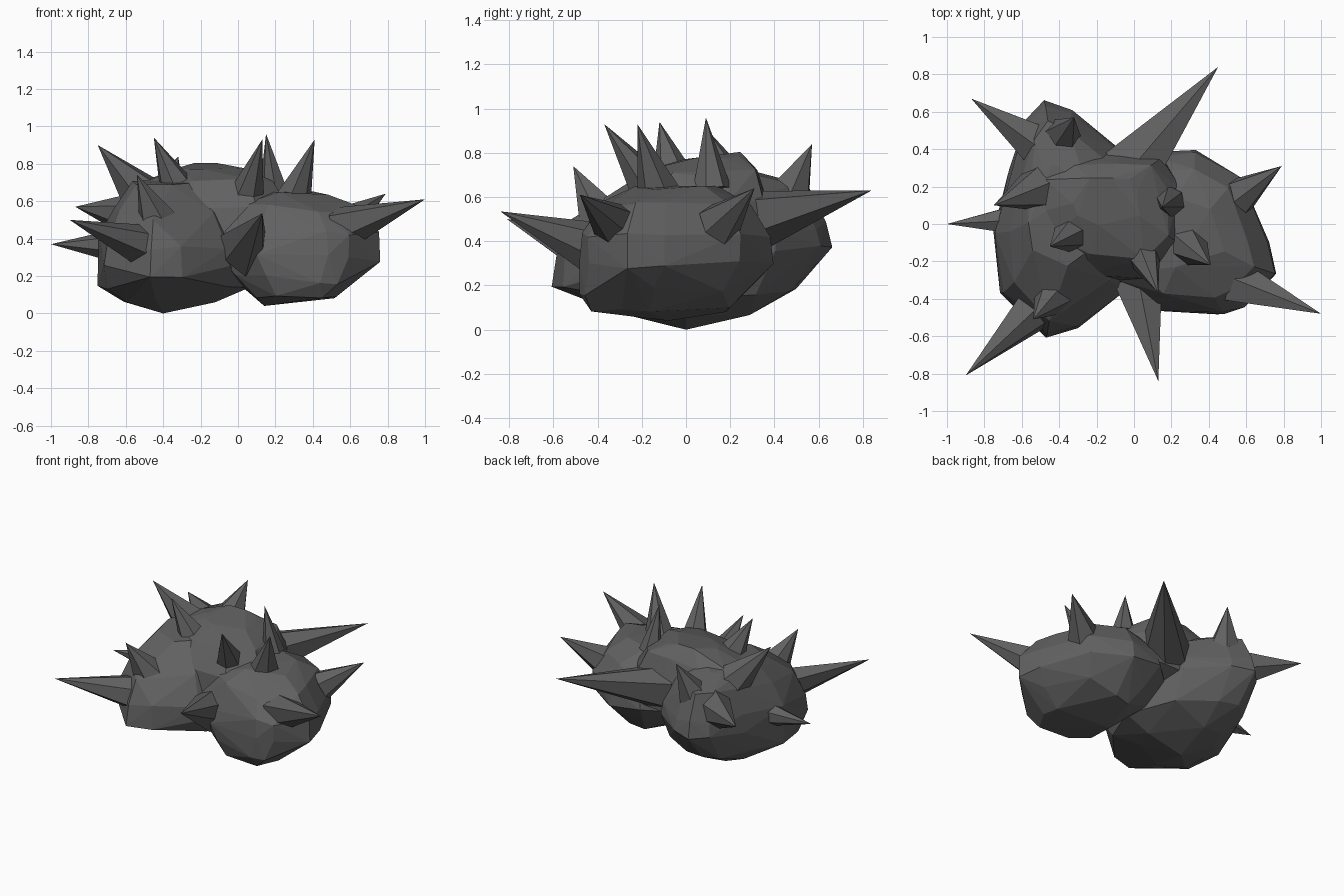
import bpy, bmesh, random
from mathutils import Vector

if "Cube" in bpy.data.objects:
    bpy.data.objects.remove(bpy.data.objects["Cube"])

random.seed(7)


def finish(bm, name):
    mesh = bpy.data.meshes.new(name)
    bm.to_mesh(mesh)
    bm.free()
    obj = bpy.data.objects.new(name, mesh)
    bpy.context.collection.objects.link(obj)
    return obj


def boulder(name, outline, centre, levels, bottom, jitter=0.025):
    """Faceted rock. Levels: height, x scale, y scale, y shift, tilt along y."""
    bm = bmesh.new()
    cx, cy = centre
    bm.verts.new(bottom)
    for z, sx, sy, shift, tilt in levels:
        for x, y in outline:
            k = 1 + random.uniform(-1.6, 0.6) * jitter
            px, py = (x - cx) * sx * k, (y - cy) * sy * k
            bm.verts.new((cx + px, cy + py + shift,
                          z + tilt * py + random.uniform(-jitter, jitter)))
    bmesh.ops.convex_hull(bm, input=bm.verts)
    bmesh.ops.delete(bm, geom=[v for v in bm.verts if not v.link_faces], context='VERTS')
    bmesh.ops.dissolve_limit(bm, angle_limit=0.05, verts=bm.verts, edges=bm.edges)
    bmesh.ops.recalc_face_normals(bm, faces=bm.faces)
    return finish(bm, name)


def spike(index, base, tip, radius):
    """Six-sided thorn with a slightly uneven base sunk into the rock."""
    base, tip = Vector(base), Vector(tip)
    axis = tip - base
    bm = bmesh.new()
    bmesh.ops.create_cone(bm, cap_ends=True, segments=6, radius1=radius, radius2=0, depth=1)
    bmesh.ops.remove_doubles(bm, verts=bm.verts, dist=1e-4)
    rot = axis.to_track_quat('Z', 'Y')
    for v in bm.verts:
        if v.co.z > 0:
            v.co = tip
        else:
            k = random.uniform(0.9, 1.2)
            v.co = base - axis * 0.12 + rot @ Vector((v.co.x * k, v.co.y * k, 0))
    finish(bm, f"spike_{index}")


# Left boulder
boulder("left_boulder",
        [(-.76, -.05), (-.72, -.38), (-.47, -.62), (-.3, -.56), (-.04, -.37), (.08, 0),
         (-.07, .43), (-.33, .62), (-.48, .67), (-.58, .57), (-.67, .3)],
        (-.4, 0),
        [(.08, .6, .48, 0, 0), (.16, .97, .76, 0, .04), (.29, 1, .98, 0, .14),
         (.4, .95, .98, 0, .12), (.57, .76, .83, 0, .17), (.7, .45, .45, .03, .1)],
        (-.4, 0, 0))

# Right boulder, with its underside pushed forward
boulder("right_boulder",
        [(.1, -.46), (.48, -.48), (.6, -.45), (.77, -.27), (.74, -.1), (.58, .25),
         (.33, .39), (.1, .38), (-.1, .2), (-.1, -.3)],
        (.3, -.05),
        [(.1, .5, .75, -.08, 0), (.18, .78, .9, -.05, 0), (.3, 1, 1, 0, 0),
         (.42, .97, .98, 0, 0), (.56, .72, .8, 0, 0), (.63, .4, .45, 0, 0)],
        (.14, -.08, .04))

# Raised centre boulder, flaring into the other two
boulder("centre_boulder",
        [(-.57, .05), (-.5, -.1), (-.25, -.22), (.08, -.24), (.24, -.1), (.22, .2),
         (.12, .34), (-.08, .36), (-.35, .35), (-.52, .25)],
        (-.14, .07),
        [(.35, 1.15, 1.2, -.03, 0), (.56, 1.1, 1.12, -.02, 0),
         (.7, .88, .86, .01, 0), (.78, .45, .45, .05, 0)],
        (-.14, .07, .22))

# Spikes: base, tip, base radius
for i, (b, t, r) in enumerate([
    ((.03, .35, .5), (.45, .84, .63), .16),
    ((-.54, .43, .52), (-.87, .67, .57), .13),
    ((-.55, -.48, .38), (-.9, -.81, .5), .12),
    ((.04, -.38, .36), (.13, -.84, .535), .13),
    ((-.43, -.38, .5), (-.54, -.51, .74), .12),
    ((.05, -.17, .64), (.13, -.37, .93), .11),
    ((.29, -.12, .62), (.41, -.22, .93), .11),
    ((-.33, -.06, .68), (-.45, -.12, .94), .11),
    ((.19, .12, .67), (.15, .09, .96), .08),
    ((-.38, .48, .63), (-.32, .57, .84), .1),
    ((-.5, .2, .62), (-.75, .1, .9), .14),
    ((-.65, .02, .37), (-1, 0, .37), .1),
    ((.59, .16, .5), (.79, .31, .64), .1),
    ((.6, -.32, .47), (1, -.48, .61), .12),
], 1):
    spike(i, b, t, r)

# Dark stone
stone = bpy.data.materials.new("dark_stone")
stone.diffuse_color = (.12, .12, .12, 1)
stone.use_nodes = True
stone.node_tree.nodes["Principled BSDF"].inputs["Base Color"].default_value = stone.diffuse_color
for obj in bpy.data.objects:
    obj.data.materials.append(stone)
